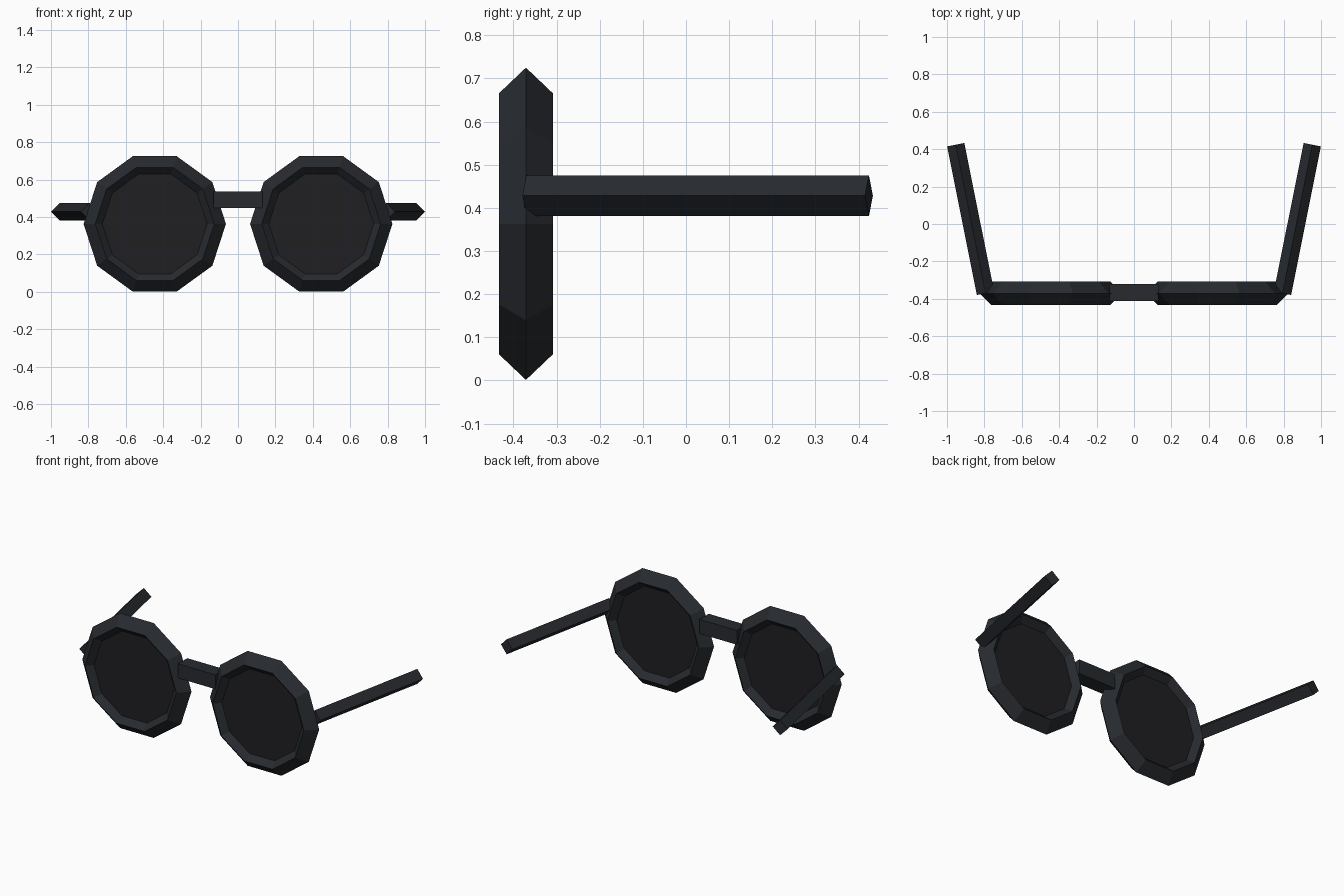
import bpy
import bmesh
from math import cos, sin, pi
from mathutils import Vector

if "Cube" in bpy.data.objects:
    bpy.data.objects.remove(bpy.data.objects["Cube"])


def material(name, color):
    m = bpy.data.materials.new(name)
    m.diffuse_color = color
    m.use_nodes = True
    m.node_tree.nodes["Principled BSDF"].inputs["Base Color"].default_value = m.diffuse_color
    return m


FRAME = material("dark_frame", (0.020, 0.023, 0.028, 1))
LENS = material("dark_lens", (0.014, 0.014, 0.016, 1))
SIDES = 10
RIM_Y, RIM_X, RIM_Z = -0.371, 0.445, 0.363


def finish(bm, name, mat):
    bmesh.ops.recalc_face_normals(bm, faces=bm.faces)
    mesh = bpy.data.meshes.new(name)
    bm.to_mesh(mesh)
    bm.free()
    mesh.materials.append(mat)
    obj = bpy.data.objects.new(name, mesh)
    bpy.context.collection.objects.link(obj)
    return obj


def ring(bm, cx, radius, y):
    return [bm.verts.new((cx + radius * cos(2 * pi * i / SIDES), y,
                          RIM_Z + radius * sin(2 * pi * i / SIDES))) for i in range(SIDES)]


def bridge_rings(bm, a, b):
    for i in range(SIDES):
        j = (i + 1) % SIDES
        bm.faces.new((a[i], a[j], b[j], b[i]))


def rod(name, start, end, radius):
    # Four-sided rod with one edge on top
    start, end = Vector(start), Vector(end)
    axis = (end - start).normalized()
    side = axis.cross(Vector((0, 0, 1))).normalized()
    up = side.cross(axis)
    bm = bmesh.new()
    loops = [[bm.verts.new(p + radius * o) for o in (side, up, -side, -up)] for p in (start, end)]
    for i in range(4):
        j = (i + 1) % 4
        bm.faces.new((loops[0][i], loops[0][j], loops[1][j], loops[1][i]))
    for loop in loops:
        bm.faces.new(loop)
    return finish(bm, name, FRAME)


for label, s in (("left", -1), ("right", 1)):
    # Rim: ten-sided torus with a diamond section
    bm = bmesh.new()
    r, t = 0.318, 0.0625
    section = [(r + t, 0), (r, t), (r - t, 0), (r, -t)]
    rings = [ring(bm, s * RIM_X, rad, RIM_Y + dy) for rad, dy in section]
    for k in range(4):
        bridge_rings(bm, rings[k], rings[(k + 1) % 4])
    finish(bm, label + "_rim", FRAME)

    # Lens: thick disc set into the rim
    bm = bmesh.new()
    front = ring(bm, s * RIM_X, 0.30, RIM_Y - 0.025)
    back = ring(bm, s * RIM_X, 0.30, RIM_Y + 0.025)
    bridge_rings(bm, front, back)
    bm.faces.new(front)
    bm.faces.new(back)
    finish(bm, label + "_lens", LENS)

    # Temple arm, splayed outwards
    rod(label + "_temple", (s * 0.794, -0.37, 0.428), (s * 0.953, 0.424, 0.428), 0.047)

# Nose bridge
bm = bmesh.new()
bmesh.ops.create_cube(bm, size=1)
for v in bm.verts:
    v.co = Vector((v.co.x * 0.26, v.co.y * 0.092 - 0.366, v.co.z * 0.09 + 0.492))
finish(bm, "nose_bridge", FRAME)
